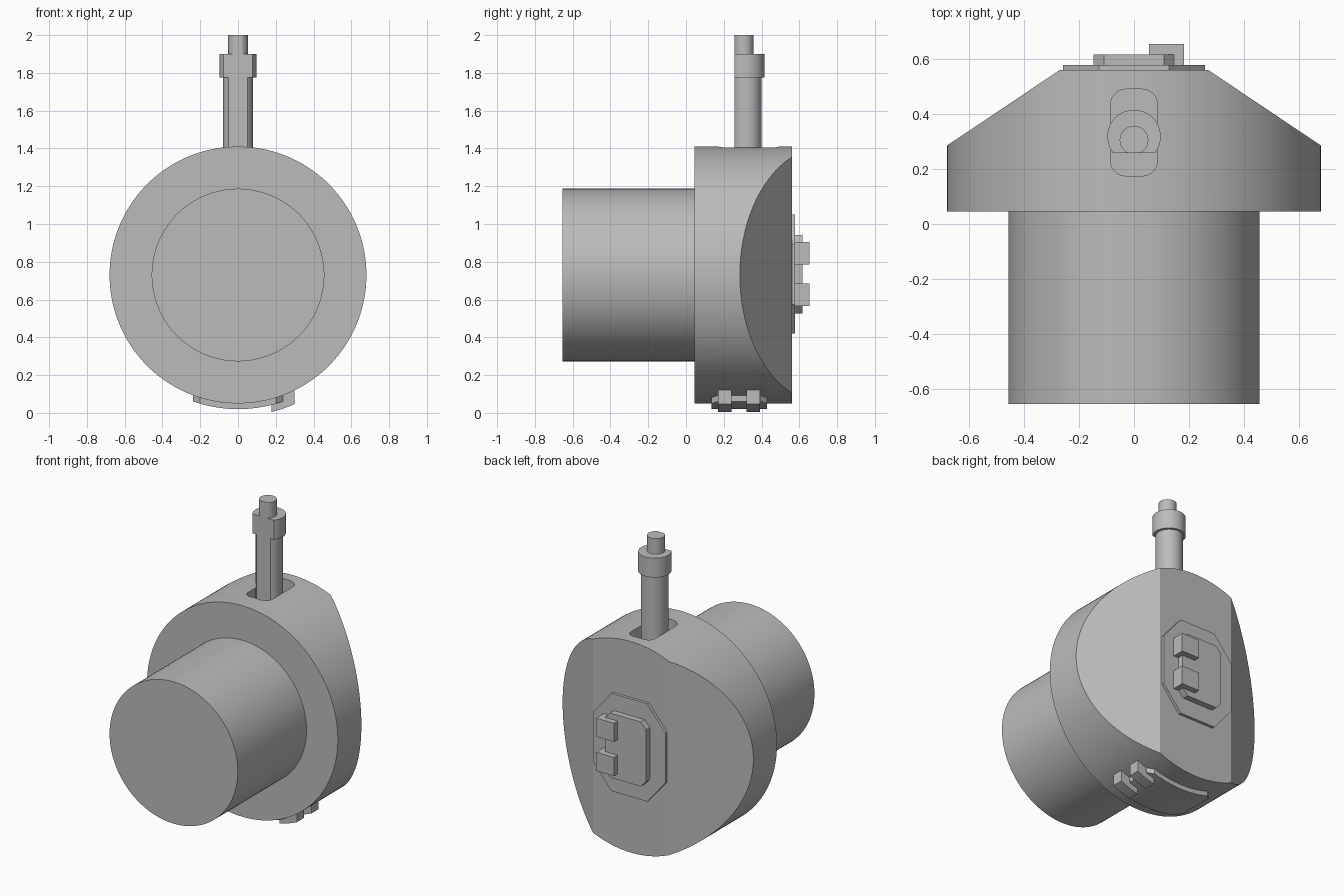
import bpy, bmesh, math
from mathutils import Matrix, Vector

cube = bpy.data.objects.get("Cube")
if cube:
    bpy.data.objects.remove(cube, do_unlink=True)

grey = bpy.data.materials.new("plain grey")
grey.use_nodes = True
grey.diffuse_color = (0.5, 0.5, 0.5, 1)
grey.node_tree.nodes["Principled BSDF"].inputs["Base Color"].default_value = (0.5, 0.5, 0.5, 1)

AXIS_Z = 0.73          # height of the housing axis
HOUSING_R = 0.68


def finish(name, bm):
    bmesh.ops.recalc_face_normals(bm, faces=bm.faces)
    mesh = bpy.data.meshes.new(name)
    bm.to_mesh(mesh)
    bm.free()
    mesh.materials.append(grey)
    obj = bpy.data.objects.new(name, mesh)
    bpy.context.collection.objects.link(obj)
    return obj


def smooth(obj):
    bpy.ops.object.select_all(action='DESELECT')
    obj.select_set(True)
    bpy.context.view_layer.objects.active = obj
    bpy.ops.object.shade_smooth_by_angle(angle=math.radians(20))


def cylinder(radius, start, end, centre, along_y=False, segments=128):
    bm = bmesh.new()
    bmesh.ops.create_cone(bm, cap_ends=True, segments=segments, radius1=radius,
                          radius2=radius, depth=end - start)
    if along_y:
        bm.transform(Matrix.Rotation(math.radians(90), 4, 'X'))
        offset = Vector((centre[0], (start + end) / 2, centre[1]))
    else:
        offset = Vector((centre[0], centre[1], (start + end) / 2))
    bmesh.ops.translate(bm, verts=bm.verts, vec=offset)
    return bm


def slice_off(bm, point, normal):
    """Remove everything on the normal side of a plane and close the cut."""
    cut = bmesh.ops.bisect_plane(bm, geom=bm.verts[:] + bm.edges[:] + bm.faces[:],
                                 plane_co=point, plane_no=normal, clear_outer=True)
    edges = [e for e in cut["geom_cut"] if isinstance(e, bmesh.types.BMEdge)]
    bmesh.ops.edgeloop_fill(bm, edges=[e for e in edges if e.is_boundary])


def box(low, high):
    bm = bmesh.new()
    bmesh.ops.create_cube(bm, size=1)
    low, high = Vector(low), Vector(high)
    for v in bm.verts:
        v.co = (low + high) / 2 + v.co * (high - low)
    return bm


def chamfered_plate(half_u, half_v, cut_u, cut_v, place, start, end):
    """Eight-sided plate; place(u, v, depth) gives the position in space."""
    bm = bmesh.new()
    a, b = half_u - cut_u, half_v - cut_v
    quarter = [(half_u, b), (a, half_v)]
    half = quarter + [(-u, v) for u, v in reversed(quarter)]
    outline = half + [(-u, -v) for u, v in half]
    rings = [[bm.verts.new(place(u, v, d)) for u, v in outline] for d in (start, end)]
    for ring in rings:
        bm.faces.new(ring)
    for i in range(len(outline)):
        j = (i + 1) % len(outline)
        bm.faces.new((rings[0][i], rings[0][j], rings[1][j], rings[1][i]))
    return bm


def boolean(obj, cutter, operation):
    cutter.hide_render = True
    mod = obj.modifiers.new("cut", 'BOOLEAN')
    mod.object, mod.operation, mod.solver = cutter, operation, 'EXACT'
    bpy.ops.object.select_all(action='DESELECT')
    obj.select_set(True)
    bpy.context.view_layer.objects.active = obj
    bpy.ops.object.modifier_apply(modifier=mod.name)
    bpy.data.objects.remove(cutter, do_unlink=True)


# Barrel at the front
smooth(finish("barrel", cylinder(0.457, -0.655, 0.06, (0, AXIS_Z), True)))

# Round housing with two slanted rear facets and a slot in the top
bm = cylinder(HOUSING_R, 0.045, 0.56, (0, AXIS_Z), True, 160)
for side in (1, -1):
    slice_off(bm, (side * 0.27, 0.56, AXIS_Z), Vector((side * 0.275, 0.41, 0)).normalized())
housing = finish("housing", bm)

bm = box((-0.085, 0.175, 1.27), (0.085, 0.49, 1.6))
upright = [e for e in bm.edges if abs(e.verts[0].co.z - e.verts[1].co.z) > 0.1]
bmesh.ops.bevel(bm, geom=upright, offset=0.055, segments=8, profile=0.5, affect='EDGES')
boolean(housing, finish("slot_cutter", bm), 'DIFFERENCE')
smooth(housing)

# Stepped rod with one continuous flat along its front
for name, radius, start, end, y in (("rod", 0.08, 1.2, 1.79, 0.32),
                                    ("rod_collar", 0.097, 1.775, 1.9, 0.318),
                                    ("rod_tip", 0.052, 1.89, 2.0, 0.305)):
    bm = cylinder(radius, start, end, (0, y), segments=64)
    slice_off(bm, (0, 0.258, 0), (0, -1, 0))
    smooth(finish(name, bm))


# Layered plates and two blocks on the rear face
def on_rear(u, v, depth):
    return (u, depth, AXIS_Z + 0.005 + v)


finish("rear_base_plate", chamfered_plate(0.258, 0.315, 0.13, 0.155, on_rear, 0.55, 0.578))
finish("rear_raised_plate", chamfered_plate(0.147, 0.208, 0.038, 0.04, on_rear, 0.57, 0.617))
for name, low in (("rear_lower_block", 0.565), ("rear_upper_block", 0.785)):
    finish(name, box((0.055, 0.575, low), (0.182, 0.655, low + 0.12)))


# Curved plate and two blocks wrapped under the housing
def underneath(u, v, depth):
    return (u, 0.282 + v, depth)


def wrapped(name, bm, radius):
    obj = finish(name, bm)
    shell = finish("shell_cutter", cylinder(radius, 0.08, 0.5, (0, AXIS_Z), True, 256))
    boolean(obj, shell, 'INTERSECT')
    smooth(obj)


wrapped("bottom_plate", chamfered_plate(0.237, 0.147, 0.035, 0.035, underneath, -0.1, 0.15), 0.71)
for name, y in (("bottom_front_block", 0.17), ("bottom_rear_block", 0.32)):
    wrapped(name, box((0.177, y, -0.1), (0.3, y + 0.072, 0.15)), 0.746)
